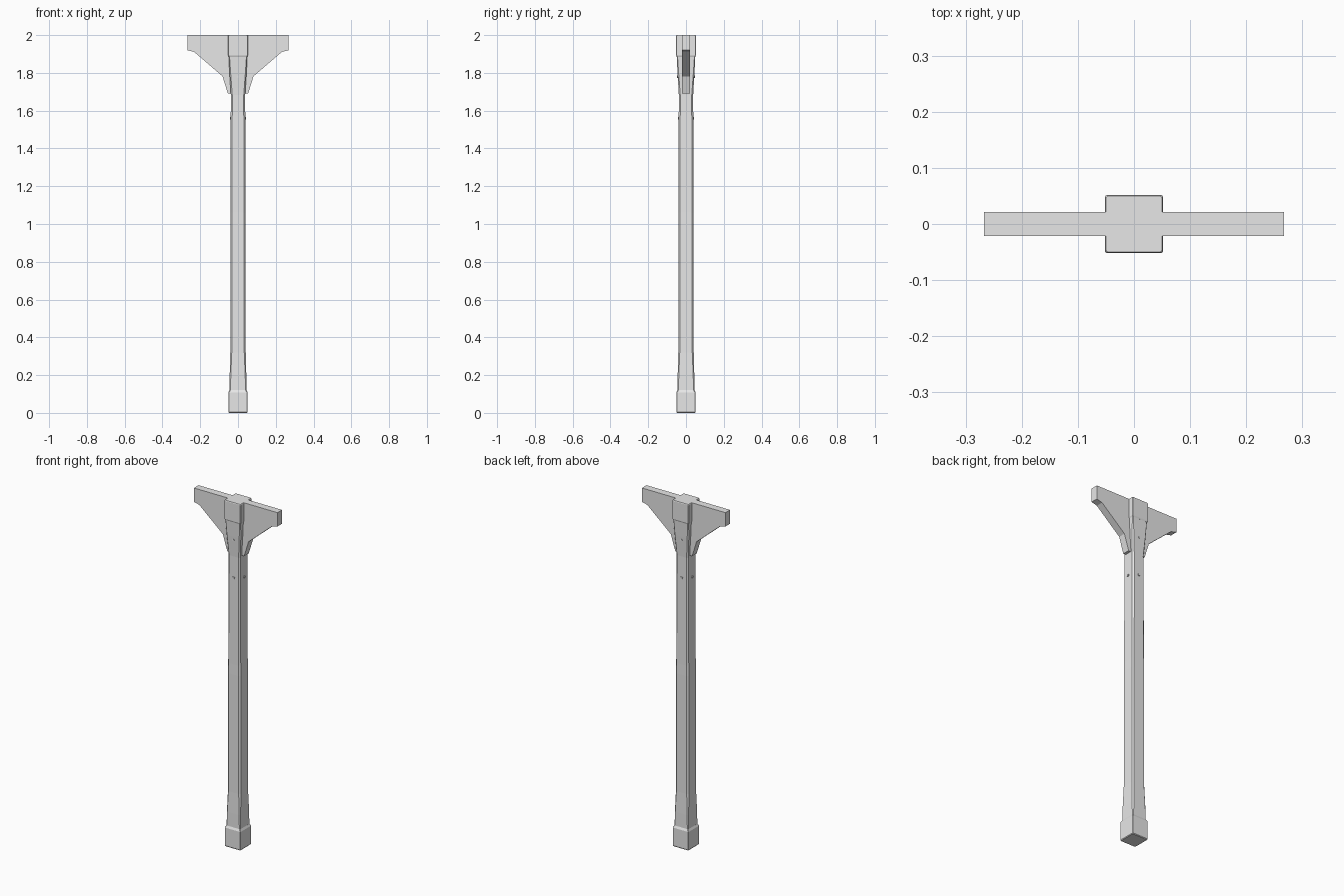
import bpy, bmesh, math
from mathutils import Matrix

cube = bpy.data.objects.get("Cube")
if cube:
    bpy.data.objects.remove(cube, do_unlink=True)

grey = bpy.data.materials.new("plain grey")
grey.use_nodes = True
grey.diffuse_color = (0.8, 0.8, 0.8, 1)
grey.node_tree.nodes["Principled BSDF"].inputs["Base Color"].default_value = (0.8, 0.8, 0.8, 1)


def finish(name, bm):
    bmesh.ops.recalc_face_normals(bm, faces=bm.faces)
    mesh = bpy.data.meshes.new(name)
    bm.to_mesh(mesh)
    bm.free()
    mesh.materials.append(grey)
    obj = bpy.data.objects.new(name, mesh)
    bpy.context.collection.objects.link(obj)
    return obj


def square_loft(name, levels):
    """Loft square sections with cut corners; levels are (z, half width, corner cut)."""
    bm = bmesh.new()
    rings = []
    for z, h, c in levels:
        ring = []
        for sx, sy in ((1, 1), (-1, 1), (-1, -1), (1, -1)):
            pair = [(sx * h, sy * (h - c), z), (sx * (h - c), sy * h, z)]
            if sx * sy < 0:
                pair.reverse()
            ring += [bm.verts.new(p) for p in pair]
        rings.append(ring)
    for low, high in zip(rings, rings[1:]):
        for i in range(8):
            j = (i + 1) % 8
            bm.faces.new((low[i], low[j], high[j], high[i]))
    bm.faces.new(rings[0])
    bm.faces.new(rings[-1])
    return finish(name, bm)


# Foot block, tapering shaft and flared head
square_loft("foot_block", [(0, 0.048, 0.003), (0.004, 0.051, 0.003),
                           (0.108, 0.051, 0.003), (0.12, 0.045, 0.005)])
square_loft("shaft", [(0.11, 0.045, 0.005), (0.2, 0.044, 0.006), (0.32, 0.041, 0.008),
                      (1.0, 0.041, 0.008), (1.06, 0.04, 0.008), (1.72, 0.038, 0.008)])
square_loft("flared_neck", [(1.68, 0.038, 0.008), (1.72, 0.04, 0.007),
                            (1.8, 0.045, 0.006), (1.89, 0.049, 0.004)])
square_loft("head_block", [(1.885, 0.049, 0.003), (1.892, 0.052, 0.003),
                           (1.996, 0.052, 0.003), (2.0, 0.05, 0.003)])

# Side brackets, mirrored about the post
outline = [(0.03, 2.0), (0.267, 2.0), (0.267, 1.92), (0.232, 1.911),
           (0.082, 1.782), (0.054, 1.692), (0.03, 1.692)]
for side, sign in (("left", 1), ("right", -1)):
    bm = bmesh.new()
    face = bm.faces.new([bm.verts.new((sign * x, -0.021, z)) for x, z in outline])
    extruded = bmesh.ops.extrude_face_region(bm, geom=[face])["geom"]
    moved = [v for v in extruded if isinstance(v, bmesh.types.BMVert)]
    bmesh.ops.translate(bm, verts=moved, vec=(0, 0.042, 0))
    finish(side + "_bracket", bm)

# Small pegs through the post
for name, z, length, turn in (("upper_peg", 1.78, 0.094, 0),
                              ("lower_peg", 1.56, 0.086, 0),
                              ("cross_peg", 1.56, 0.086, math.pi / 2)):
    bm = bmesh.new()
    bmesh.ops.create_cone(bm, cap_ends=True, segments=8, radius1=0.007, radius2=0.007, depth=length,
                          matrix=Matrix.Translation((0, 0, z)) @ Matrix.Rotation(turn, 4, "Z")
                          @ Matrix.Rotation(math.pi / 2, 4, "X"))
    finish(name, bm)
